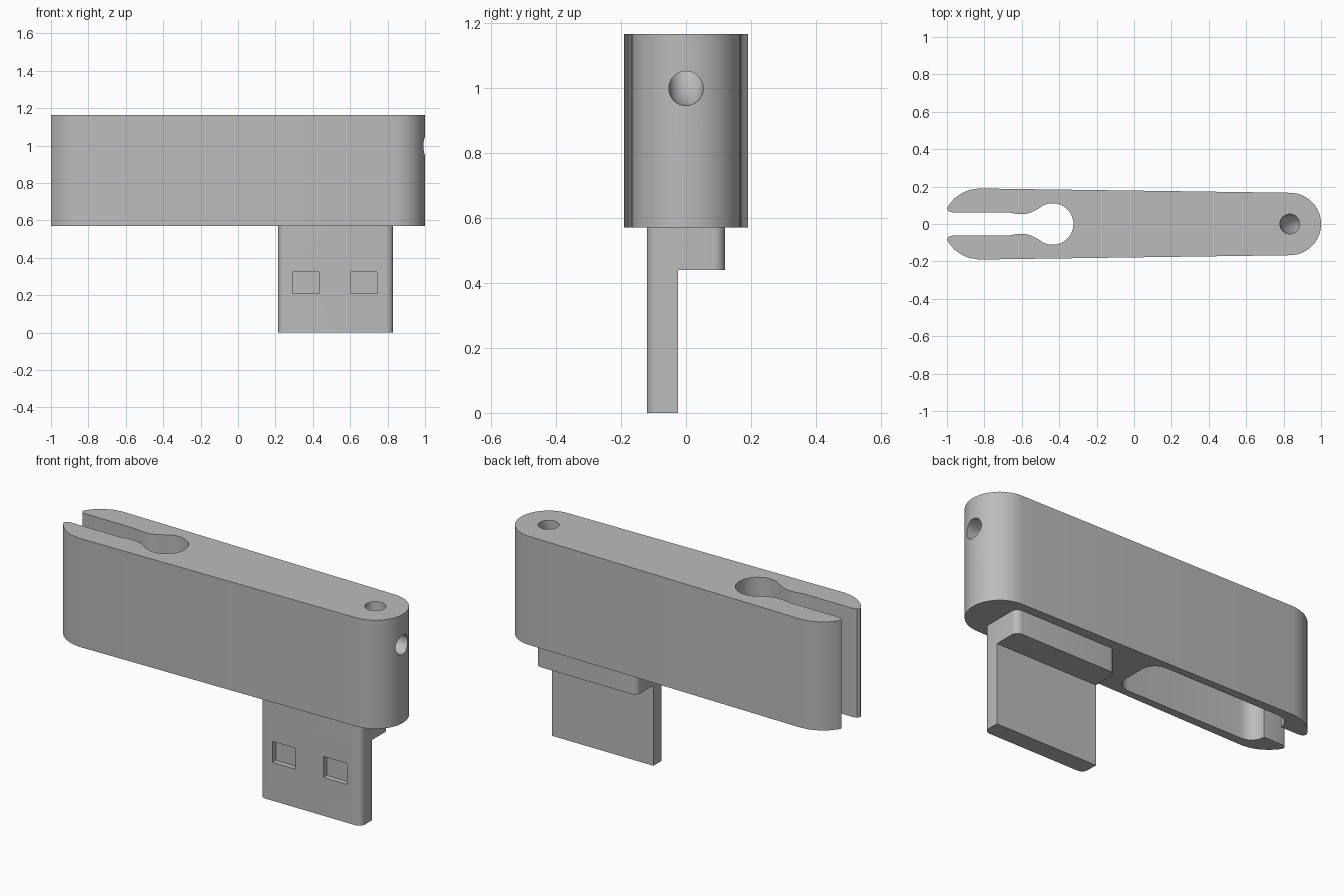
import bpy, bmesh
from math import sin, cos, pi, radians

cube = bpy.data.objects.get("Cube")
if cube:
    bpy.data.objects.remove(cube, do_unlink=True)

grey = bpy.data.materials.new("plain grey")
grey.use_nodes = True
COLOUR = (0.5, 0.5, 0.5, 1)
grey.diffuse_color = COLOUR
grey.node_tree.nodes["Principled BSDF"].inputs["Base Color"].default_value = COLOUR


def arc(cx, cy, r, a0, a1, n):
    """Points on an arc, angles in degrees."""
    angles = [radians(a0 + (a1 - a0) * i / n) for i in range(n + 1)]
    return [(cx + r * cos(a), cy + r * sin(a)) for a in angles]


def rounded(x0, x1, y0, y1, r, n=8):
    """Rectangle with rounded corners."""
    pts = []
    corners = [(x1 - r, y1 - r), (x0 + r, y1 - r), (x0 + r, y0 + r), (x1 - r, y0 + r)]
    for i, (cx, cy) in enumerate(corners):
        pts += arc(cx, cy, r, 90 * i, 90 * i + 90, n)
    return pts


def prism(name, pts, z0, z1):
    """Extrude an outline upwards."""
    bm = bmesh.new()
    face = bm.faces.new([bm.verts.new((x, y, z0)) for x, y in pts])
    up = bmesh.ops.extrude_face_region(bm, geom=[face])["geom"]
    verts = [v for v in up if isinstance(v, bmesh.types.BMVert)]
    bmesh.ops.translate(bm, verts=verts, vec=(0, 0, z1 - z0))
    bmesh.ops.recalc_face_normals(bm, faces=bm.faces)
    mesh = bpy.data.meshes.new(name)
    bm.to_mesh(mesh)
    bm.free()
    ob = bpy.data.objects.new(name, mesh)
    bpy.context.collection.objects.link(ob)
    mesh.materials.append(grey)
    return ob


def box(name, x0, x1, y0, y1, z0, z1):
    return prism(name, [(x0, y0), (x1, y0), (x1, y1), (x0, y1)], z0, z1)


def select(ob):
    bpy.ops.object.select_all(action="DESELECT")
    ob.select_set(True)
    bpy.context.view_layer.objects.active = ob


def cut(ob, cutter):
    """Subtract a cutter, then discard it."""
    cutter.hide_render = True
    mod = ob.modifiers.new("cut", "BOOLEAN")
    mod.operation = "DIFFERENCE"
    mod.solver = "EXACT"
    mod.object = cutter
    select(ob)
    bpy.ops.object.modifier_apply(modifier=mod.name)
    bpy.data.objects.remove(cutter, do_unlink=True)


def smooth(ob):
    select(ob)
    bpy.ops.object.shade_smooth_by_angle(angle=radians(30))


BASE, TOP = 0.57, 1.165

# Body: half of the outline from keyhole to jaw tip to round end, then mirrored
half = arc(-0.435, 0, 0.111, 0, 130, 18)
half += [(-0.545, 0.064), (-0.57, 0.055), (-0.6, 0.052), (-0.635, 0.055), (-0.67, 0.062)]
half += [(-0.97, 0.062), (-0.99, 0.067), (-1, 0.082), (-0.992, 0.1), (-0.96, 0.137),
         (-0.92, 0.165), (-0.88, 0.182), (-0.83, 0.19)]
half += arc(0.833, 0, 0.167, 90, 0, 20)
outline = half + [(x, -y) for x, y in reversed(half[1:-1])]
body = prism("clip_body", outline, BASE, TOP)

# Storage pocket open at the underside
cut(body, prism("pocket_cutter", rounded(-0.86, 0, -0.14, 0.14, 0.08), BASE - 0.1, 1.05))

# Curved cord hole joining the top and the round end
bpy.ops.mesh.primitive_torus_add(location=(1, 0, TOP), rotation=(pi / 2, 0, 0),
                                 major_radius=0.167, minor_radius=0.053,
                                 major_segments=64, minor_segments=32)
torus = bpy.context.object
torus.data.materials.append(grey)
cut(body, torus)
smooth(body)

# Plug: rounded block stepped back to a thin tongue
plug = prism("plug", rounded(0.215, 0.83, -0.12, 0.12, 0.035), 0, BASE)
cut(plug, box("step_cutter", 0, 1, -0.025, 0.3, -0.1, 0.44))

# Two latch windows in the front of the tongue
for x in (0.292, 0.602):
    cut(plug, box("window_cutter", x, x + 0.142, -0.2, -0.09, 0.21, 0.325))
smooth(plug)
